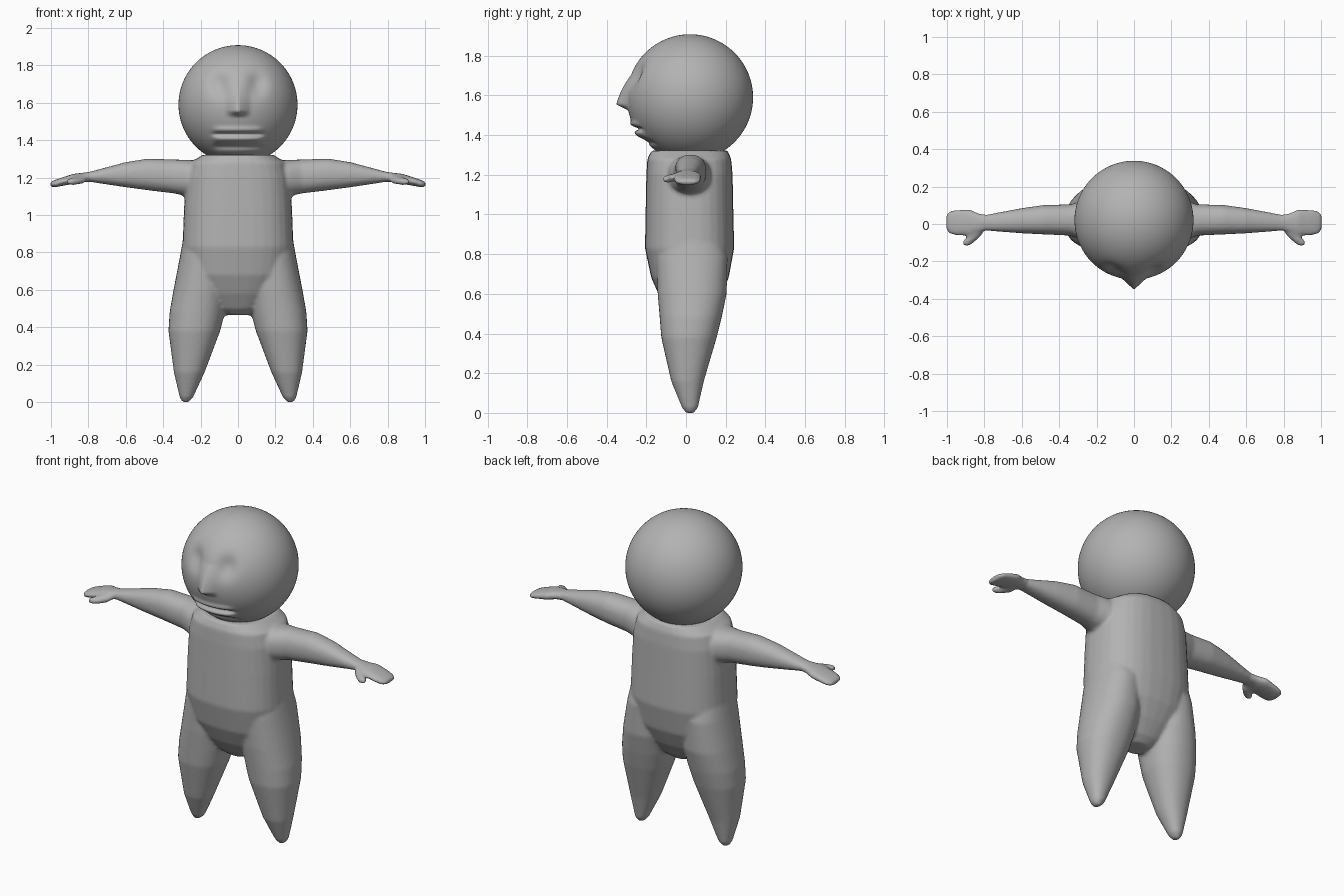
import bpy, bmesh, math

skin = bpy.data.materials.new("grey clay")
skin.diffuse_color = (0.45, 0.45, 0.45, 1)


def loft(bm, rings, place, power=2.0, n=32):
    """Closed tube; a ring is (along, u min, u max, v min, v max)."""
    loops = []
    for a, u0, u1, v0, v1 in rings:
        loop = []
        for i in range(n):
            t = 2 * math.pi * i / n
            c, s = math.cos(t), math.sin(t)
            u = (u0 + u1) / 2 + (u1 - u0) / 2 * math.copysign(abs(c) ** (2 / power), c)
            v = (v0 + v1) / 2 + (v1 - v0) / 2 * math.copysign(abs(s) ** (2 / power), s)
            loop.append(bm.verts.new(place(a, u, v)))
        loops.append(loop)
    for p, q in zip(loops, loops[1:]):
        for i in range(n):
            j = (i + 1) % n
            bm.faces.new((p[i], p[j], q[j], q[i]))
    bm.faces.new(loops[0])
    bm.faces.new(loops[-1])


def finish(bm, name):
    bmesh.ops.recalc_face_normals(bm, faces=bm.faces)
    mesh = bpy.data.meshes.new(name)
    bm.to_mesh(mesh)
    bm.free()
    mesh.materials.append(skin)
    mesh.polygons.foreach_set("use_smooth", [True] * len(mesh.polygons))
    obj = bpy.data.objects.new(name, mesh)
    bpy.context.collection.objects.link(obj)
    return obj


body = bmesh.new()

# Torso: z, x range, y range
loft(body, [(0.465, -0.06, 0.06, -0.04, 0.08), (0.50, -0.13, 0.13, -0.08, 0.12),
            (0.58, -0.20, 0.20, -0.13, 0.17), (0.68, -0.27, 0.27, -0.175, 0.215),
            (0.83, -0.297, 0.297, -0.207, 0.243), (1.05, -0.288, 0.288, -0.203, 0.238),
            (1.20, -0.278, 0.278, -0.200, 0.235), (1.28, -0.255, 0.255, -0.195, 0.228),
            (1.322, -0.19, 0.19, -0.175, 0.21)],
     lambda z, x, y: (x, y, z), 2.5)

for side in (-1, 1):
    # Leg: z, x range, y range
    loft(body, [(0.0, 0.262, 0.298, 0.0, 0.04), (0.025, 0.24, 0.312, -0.02, 0.06),
                (0.16, 0.178, 0.343, -0.075, 0.09), (0.38, 0.095, 0.372, -0.125, 0.155),
                (0.48, 0.07, 0.366, -0.133, 0.18), (0.60, 0.05, 0.345, -0.143, 0.205),
                (0.78, 0.05, 0.31, -0.15, 0.21), (0.95, 0.08, 0.28, -0.12, 0.16)],
         lambda z, x, y: (side * x, y, z), 2.2)
    # Arm and hand: x, y range, z range
    loft(body, [(0.15, -0.10, 0.13, 1.12, 1.29), (0.27, -0.09, 0.125, 1.10, 1.295),
                (0.34, -0.062, 0.105, 1.115, 1.297), (0.48, -0.056, 0.102, 1.132, 1.302),
                (0.60, -0.05, 0.085, 1.148, 1.283), (0.79, -0.036, 0.05, 1.177, 1.232),
                (0.83, -0.045, 0.057, 1.176, 1.226), (0.88, -0.062, 0.08, 1.166, 1.22),
                (0.95, -0.062, 0.077, 1.154, 1.198), (0.985, -0.055, 0.07, 1.147, 1.185),
                (1.004, -0.03, 0.05, 1.152, 1.175)],
         lambda x, y, z: (side * x, y, z), 2.3, 24)
    # Thumb: reaches forward, then bends toward the fingertips
    loft(body, [(-0.02, 0.80, 0.88, 1.175, 1.22), (-0.06, 0.812, 0.885, 1.165, 1.208),
                (-0.09, 0.845, 0.915, 1.160, 1.20), (-0.106, 0.865, 0.922, 1.160, 1.195),
                (-0.117, 0.88, 0.912, 1.166, 1.188)],
         lambda y, x, z: (side * x, y, z), 2.0, 16)

body_obj = finish(body, "body")
remesh = body_obj.modifiers.new("blend limbs", 'REMESH')
remesh.mode = 'VOXEL'
remesh.voxel_size = 0.01
remesh.use_smooth_shade = True
smooth = body_obj.modifiers.new("soften", 'SMOOTH')
smooth.factor = 0.5
smooth.iterations = 6

# Head: sphere with the face pushed in and out along y
head = bmesh.new()
bmesh.ops.create_uvsphere(head, u_segments=144, v_segments=112, radius=0.318)


def bump(d, width):
    return math.exp(-(d / width) ** 2)


for v in head.verts:
    x, y, z = v.co.x, v.co.y, v.co.z + 1.59
    if y < 0:
        ax = abs(x)
        rise = 1 - (z - 1.555) / 0.15 if z > 1.555 else 1 - (1.555 - z) / 0.03
        nose = 0.055 * max(0, rise) * max(0, 1 - ax / 0.065)
        eye = 0.03 * bump(ax - 0.10, 0.05) * bump(z - 1.70, 0.06)
        mouth = 1 / (1 + math.exp((ax - 0.125) / 0.008))
        lips = mouth * (0.012 * bump(z - 1.455, 0.015) + 0.018 * bump(z - 1.405, 0.018)
                        - 0.022 * bump(z - 1.432, 0.009) - 0.014 * bump(z - 1.365, 0.014))
        y += eye - nose - lips
    v.co = (x, y + 0.02, z)
finish(head, "head")
